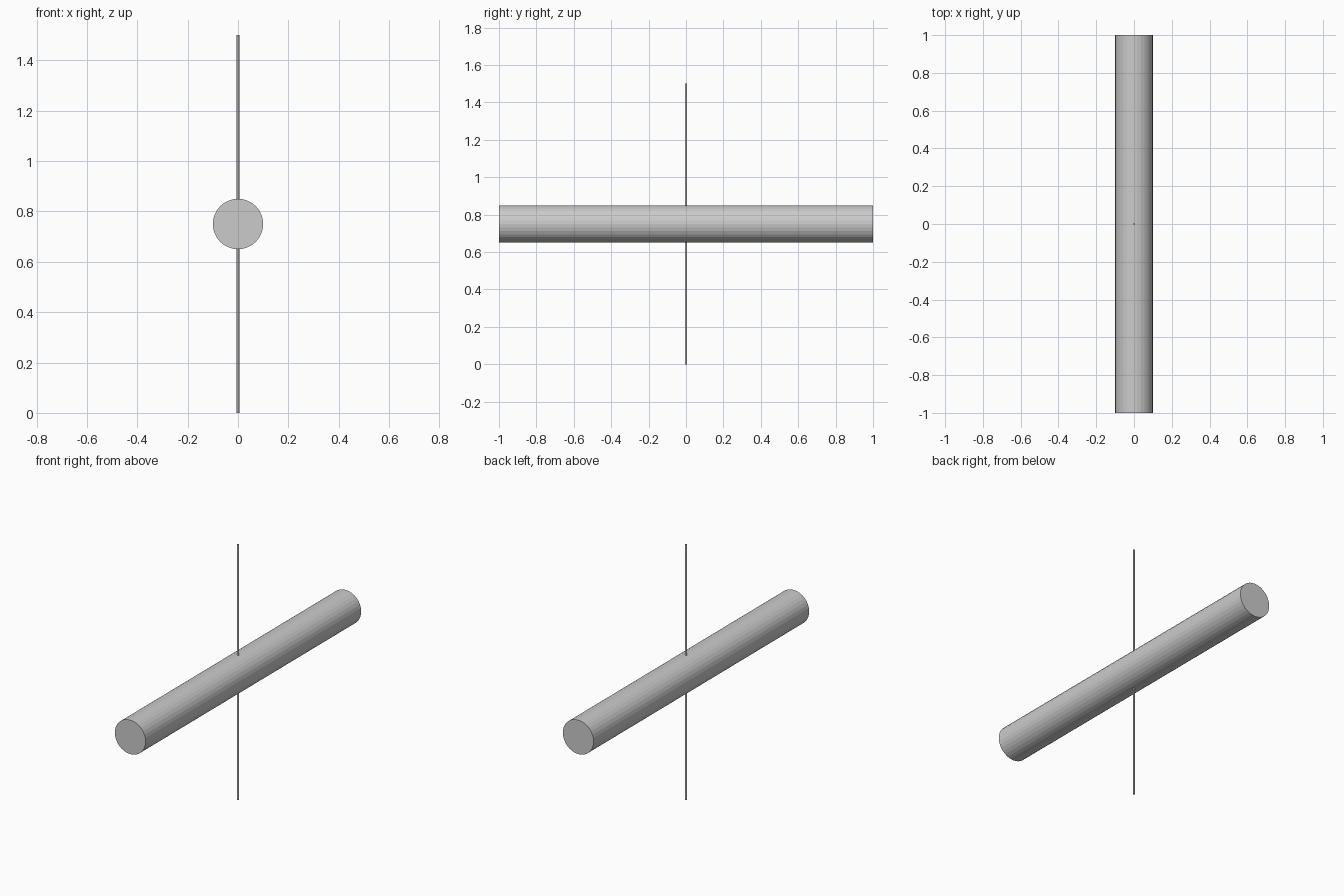
import bpy
import math

if "Cube" in bpy.data.objects:
    bpy.data.objects.remove(bpy.data.objects["Cube"])


def rod(name, radius, length, rotation=(0, 0, 0)):
    bpy.ops.mesh.primitive_cylinder_add(
        vertices=32, radius=radius, depth=length,
        location=(0, 0, 0.75), rotation=rotation)
    bpy.context.object.name = name


# Thick horizontal bar running front to back
rod("horizontal_bar", 0.1, 2.0, (math.pi / 2, 0, 0))

# Thin vertical pin through the middle of the bar
rod("vertical_pin", 0.005, 1.5)
